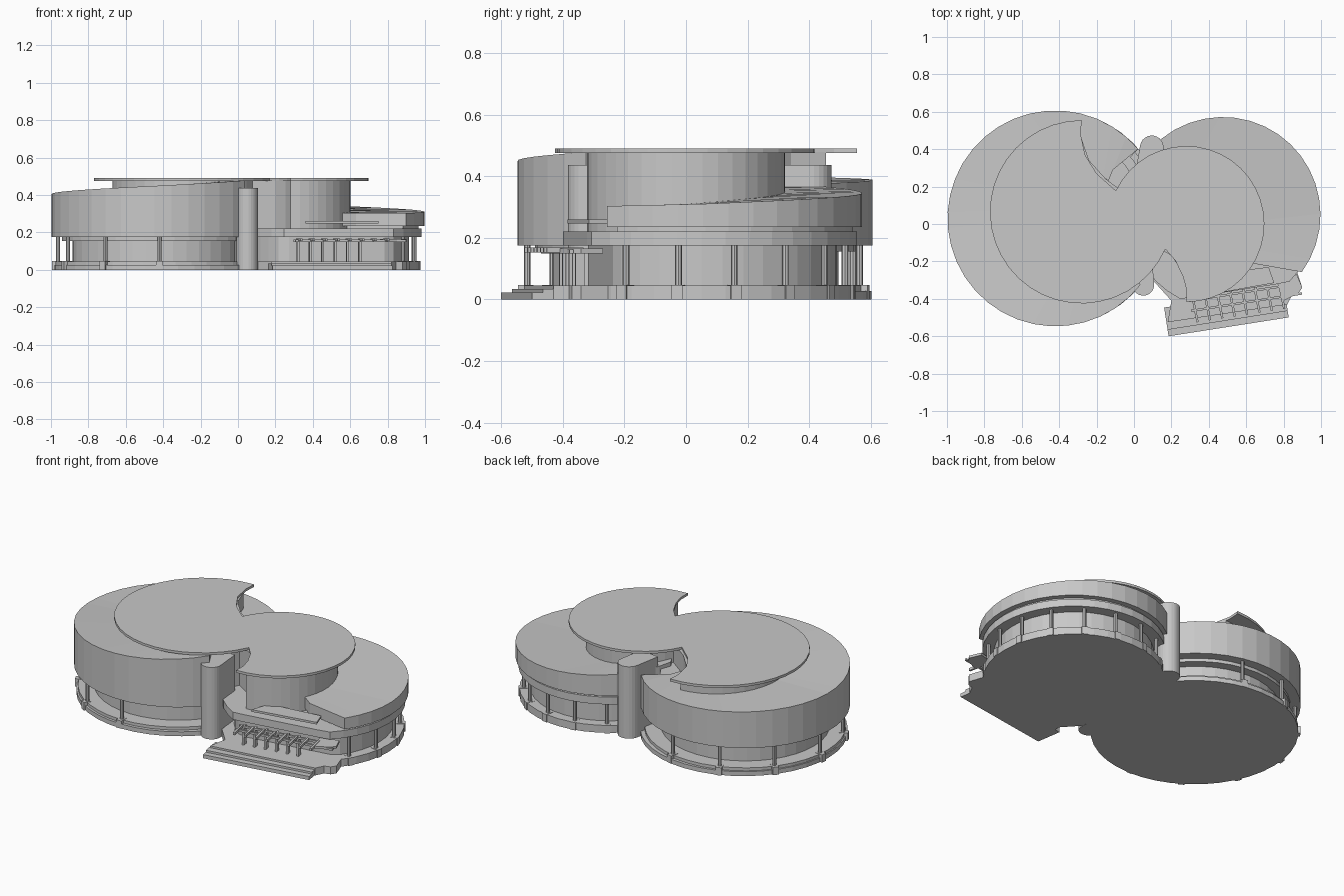
import bpy, bmesh
from math import sin, cos, radians, atan2
from mathutils import Vector

old = bpy.data.objects.get("Cube")
if old:
    bpy.data.objects.remove(old, do_unlink=True)

mat = bpy.data.materials.new("light grey")
mat.use_nodes = True
GREY = (0.58, 0.58, 0.58, 1)
mat.diffuse_color = GREY
mat.node_tree.nodes["Principled BSDF"].inputs["Base Color"].default_value = GREY

BIG, SMALL = Vector((-0.42, 0.03)), Vector((0.475, 0.05))        # storey centres
UP_BIG, UP_SMALL = Vector((-0.28, 0.065)), Vector((0.28, 0.0))   # upper level centres
ALONG = Vector((0.988, 0.155))                                   # direction of the entrance front
INTO = Vector((-0.155, 0.988))
CORNER = Vector((0.2, -0.41))                                    # left end of the terrace edge


def polar(c, r, a):
    return c + Vector((cos(radians(a)), sin(radians(a)))) * r


def arc(c, r, a0, a1, step=9):
    n = max(2, round(abs(a1 - a0) / step))
    return [polar(c, r, a0 + (a1 - a0) * i / n) for i in range(n + 1)]


def disc(c, r):
    return arc(c, r, 0, 360)[:-1]


def finish(name, bm):
    bmesh.ops.recalc_face_normals(bm, faces=bm.faces)
    me = bpy.data.meshes.new(name)
    bm.to_mesh(me)
    bm.free()
    me.materials.append(mat)
    ob = bpy.data.objects.new(name, me)
    bpy.context.collection.objects.link(ob)
    return ob


def prism(name, outline, z0, z1):
    """Extrude a flat outline between two heights."""
    bm = bmesh.new()
    low = [bm.verts.new((p[0], p[1], z0)) for p in outline]
    high = [bm.verts.new((p[0], p[1], z1)) for p in outline]
    bm.faces.new(low[::-1])
    bm.faces.new(high)
    n = len(low)
    for i in range(n):
        j = (i + 1) % n
        bm.faces.new((low[i], low[j], high[j], high[i]))
    return finish(name, bm)


def bar(name, p, direction, length, width, z0, z1):
    """Straight bar starting at p and running along direction."""
    d = Vector(direction).normalized()
    s = Vector((-d.y, d.x)) * width / 2
    return prism(name, [p - s, p + d * length - s, p + d * length + s, p + s], z0, z1)


def ramp_height(keys, a):
    for (a0, h0), (a1, h1) in zip(keys, keys[1:]):
        if a <= a1:
            return h0 + (h1 - h0) * (a - a0) / (a1 - a0)
    return keys[-1][1]


def spiral_roof(name, c, r, inner_c, inner_r, z0, keys, first_inner):
    """Roof block whose rim climbs around the centre."""
    bm = bmesh.new()
    a0, a1 = keys[0][0], keys[-1][0]
    n = round((a1 - a0) / 9)
    rows = []
    for i in range(n + 1):
        a = a0 + (a1 - a0) * i / n
        h = ramp_height(keys, a)
        o = polar(c, r, a)
        q = Vector(first_inner) if i == 0 else polar(inner_c, inner_r, a)
        rows.append([bm.verts.new((p.x, p.y, z)) for p, z in ((q, z0), (o, z0), (o, h), (q, h))])
    for s, t in zip(rows, rows[1:]):
        for k in range(4):
            m = (k + 1) % 4
            bm.faces.new((s[k], s[m], t[m], t[k]))
    bm.faces.new(rows[0][::-1])
    bm.faces.new(rows[-1])
    return finish(name, bm)


def clipped_disc(c, r, inset):
    """Disc with its front cut off parallel to the entrance."""
    start = CORNER + INTO * inset
    pts = []
    for p in disc(c, r):
        depth = (p - start).dot(INTO)
        pts.append(p - INTO * depth if depth < 0 else p)
    return pts


def swirl(r_big, r_small, bend_low, bend_high):
    """Two interlocking discs joined by concave curves."""
    pts = arc(UP_BIG, r_big, 90, 336) + [Vector(p) for p in bend_low]
    pts += arc(UP_SMALL, r_small, 270, 514.7) + [Vector(p) for p in bend_high]
    return pts


# Ground slabs
prism("large_base", disc(BIG + Vector((0.01, 0)), 0.572), 0, 0.027)
prism("large_plinth", disc(BIG, 0.555), 0.02, 0.045)
prism("small_base", disc(SMALL, 0.5), 0, 0.045)

# Entrance porch and steps
porch = [(0.1, -0.3), (0.2, -0.41), (0.18, -0.525), (0.82, -0.43), (0.845, -0.38),
         (0.88, -0.37), (0.9, -0.34), (0.87, -0.25), (0.4, -0.1)]
prism("porch", porch, 0, 0.045)
for i, top in enumerate((0.022, 0.034)):
    bar("step", Vector((0.185, -0.6)) + INTO * (0.035 * i + 0.06), ALONG, 0.65, 0.12, 0, top)

# Ground floor walls and transom
prism("large_ground_wall", disc(BIG, 0.465), 0.04, 0.18)
prism("large_transom", disc(BIG, 0.52), 0.155, 0.18)
prism("small_ground_wall", clipped_disc(SMALL, 0.44, 0.08), 0.04, 0.18)

# Columns with footings around both drums
for c, r, angles in ((BIG, 0.555, range(78, 271, 32)), (SMALL, 0.485, range(-31, 130, 22))):
    for a in angles:
        d = polar(Vector((0, 0)), 1, a)
        bar("footing", c + d * (r - 0.03), d, 0.05, 0.035, 0, 0.047)
        prism("column", arc(c + d * (r - 0.01), 0.011, 0, 315, 45), 0.04, 0.18)

# Large drum
spiral_roof("large_drum", BIG, 0.577, UP_BIG, 0.22, 0.175,
            [(40, 0.375), (90, 0.388), (180, 0.405), (270, 0.45), (322, 0.478)], (-0.16, 0.25))
prism("large_core", disc(BIG, 0.47), 0.17, 0.36)

# Small drum, terrace and recessed joint
prism("terrace", clipped_disc(SMALL, 0.505, 0), 0.175, 0.22)
prism("recess", arc(SMALL, 0.49, -34, 170) + [Vector((0.3, 0))], 0.215, 0.24)
spiral_roof("small_drum", SMALL, 0.522, UP_SMALL, 0.24, 0.235,
            [(-36, 0.303), (0, 0.31), (90, 0.345), (165, 0.385)], (0.63, -0.21))

# Terrace canopy slab
prism("terrace_canopy", [(0.36, -0.385), (0.75, -0.315), (0.72, -0.23), (0.4, -0.27)], 0.247, 0.26)

# Stair towers between the drums
for c, r, a in ((Vector((0.05, -0.325)), 0.058, 275), (Vector((0.095, 0.41)), 0.063, 80)):
    back = polar(c, 0.16, a + 180)
    pts = arc(c, r, a - 90, a + 90, 15)
    side = pts[-1] - c
    prism("stair_tower", pts + [back + side, back - side], 0, 0.437)

# Entrance pergola: rails, louvres and posts
for off, length in ((-0.035, 0.6), (0.02, 0.56)):
    bar("pergola_rail", Vector((0.3, -0.43)) + INTO * off, ALONG, length, 0.012, 0.15, 0.162)
for i in range(8):
    p = Vector((0.34, -0.525)) + ALONG * (0.067 * i)
    bar("pergola_louvre", p, (-0.2, 1), 0.12, 0.012, 0.153, 0.168)
    if i < 6:
        bar("entrance_post", p + INTO * 0.115, INTO, 0.03, 0.012, 0.04, 0.16)
prism("pergola_end", [(0.8, -0.41), (0.88, -0.37), (0.9, -0.34), (0.87, -0.27), (0.76, -0.3)], 0.15, 0.165)

# Upper walls and the interlocking flat roof
prism("upper_wall", swirl(0.39, 0.322, [(0.2, -0.17), (0.255, -0.25)],
                          [(-0.15, 0.24), (-0.24, 0.34)]), 0.2, 0.478)
prism("flat_roof", swirl(0.49, 0.417, [(0.22, -0.195), (0.262, -0.28), (0.28, -0.35)],
                         [(-0.2, 0.27), (-0.262, 0.37), (-0.285, 0.48)]), 0.475, 0.49)
